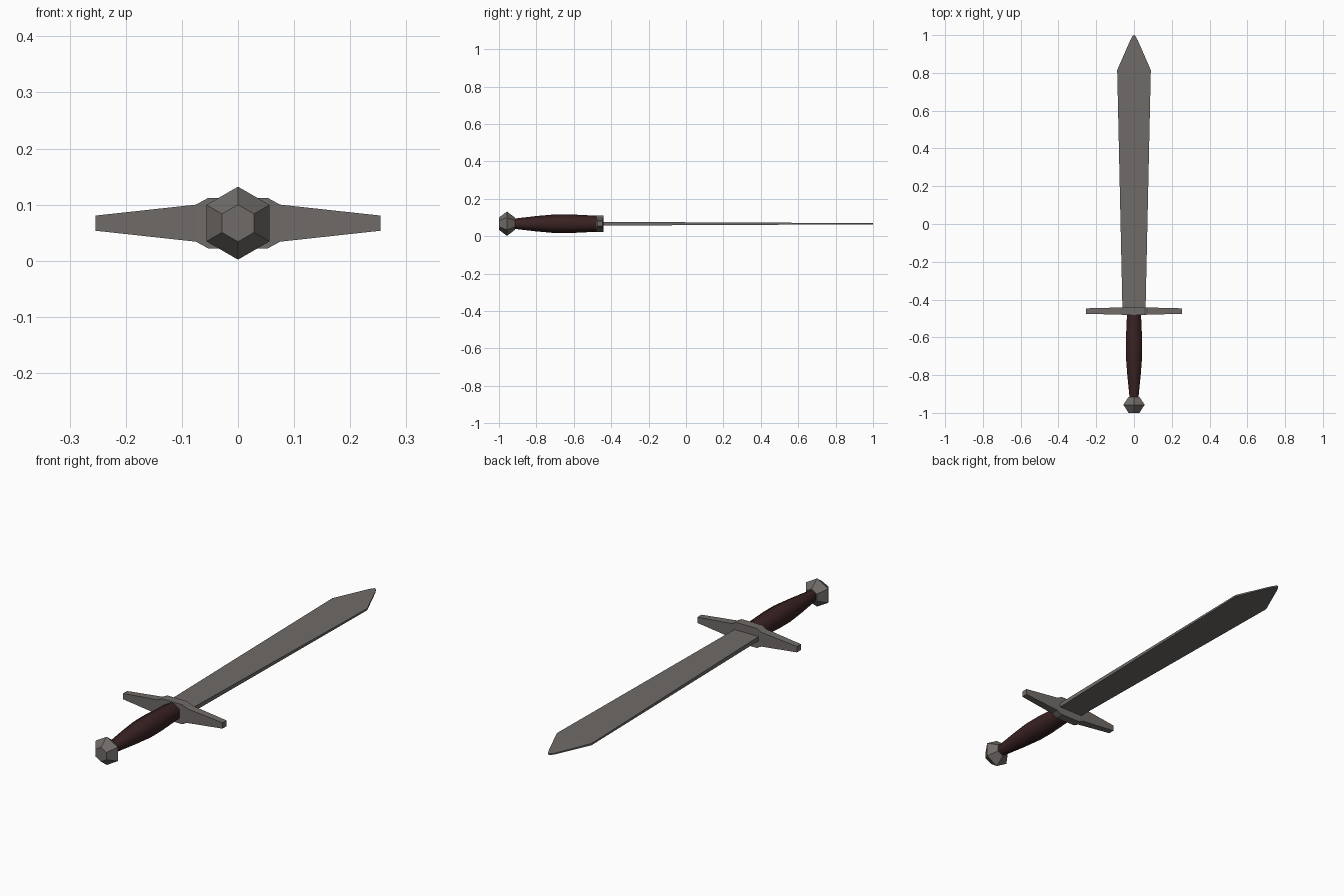
import bpy, bmesh, math

if "Cube" in bpy.data.objects:
    bpy.data.objects.remove(bpy.data.objects["Cube"])

CZ = 0.067          # height of the sword's axis
GUARD_Y = -0.461    # middle of the cross guard


def material(name, rgb):
    m = bpy.data.materials.new(name)
    m.diffuse_color = (*rgb, 1)
    m.use_nodes = True
    m.node_tree.nodes["Principled BSDF"].inputs["Base Color"].default_value = m.diffuse_color
    return m


steel = material("dull_steel", (0.160, 0.147, 0.139))
leather = material("dark_red_leather", (0.042, 0.016, 0.016))


def loft(name, rings, mat):
    """Skin a list of equal-sized point rings and cap both ends."""
    bm = bmesh.new()
    vs = [[bm.verts.new(p) for p in ring] for ring in rings]
    n = len(vs[0])
    for a, b in zip(vs, vs[1:]):
        for i in range(n):
            j = (i + 1) % n
            bm.faces.new((a[i], a[j], b[j], b[i]))
    bm.faces.new(vs[0])
    bm.faces.new(vs[-1])
    bmesh.ops.recalc_face_normals(bm, faces=bm.faces)
    me = bpy.data.meshes.new(name)
    bm.to_mesh(me)
    bm.free()
    me.materials.append(mat)
    ob = bpy.data.objects.new(name, me)
    bpy.context.collection.objects.link(ob)
    return ob


def hexagon(y, r):
    """Hexagon around the axis with a corner pointing up."""
    return [(r * math.sin(i * math.pi / 3), y, CZ + r * math.cos(i * math.pi / 3))
            for i in range(6)]


CORNERS = ((-1, -1), (1, -1), (1, 1), (-1, 1))

# Pommel: faceted hexagonal knob
loft("pommel", [hexagon(y, r) for y, r in
                ((-1.0, 0.033), (-0.957, 0.065), (-0.915, 0.033))], steel)

# Grip: swelling six-sided handle, softly shaded
grip = loft("grip", [hexagon(y, r) for y, r in
                     ((-0.93, 0.026), (-0.80, 0.041), (-0.70, 0.050),
                      (-0.62, 0.050), (-0.46, 0.042))], leather)
for p in grip.data.polygons:
    p.use_smooth = len(p.vertices) == 4

# Cross guard: tapered arms mirrored about a thicker centre
half = [(0.053, 0.020, 0.045), (0.075, 0.019, 0.033), (0.254, 0.0145, 0.0135)]
stations = [(-x, hy, hz) for x, hy, hz in reversed(half)] + half
loft("cross_guard", [[(x, GUARD_Y + a * hy, CZ + b * hz) for a, b in CORNERS]
                     for x, hy, hz in stations], steel)

# Blade: flat, widening toward the point and thinning along its length
blade = [(-0.46, 0.061, 0.010), (0.815, 0.089, 0.004),
         (0.975, 0.019, 0.003), (0.992, 0.009, 0.003), (1.0, 0.002, 0.003)]
loft("blade", [[(a * hx, y, CZ + b * hz) for a, b in CORNERS]
               for y, hx, hz in blade], steel)
